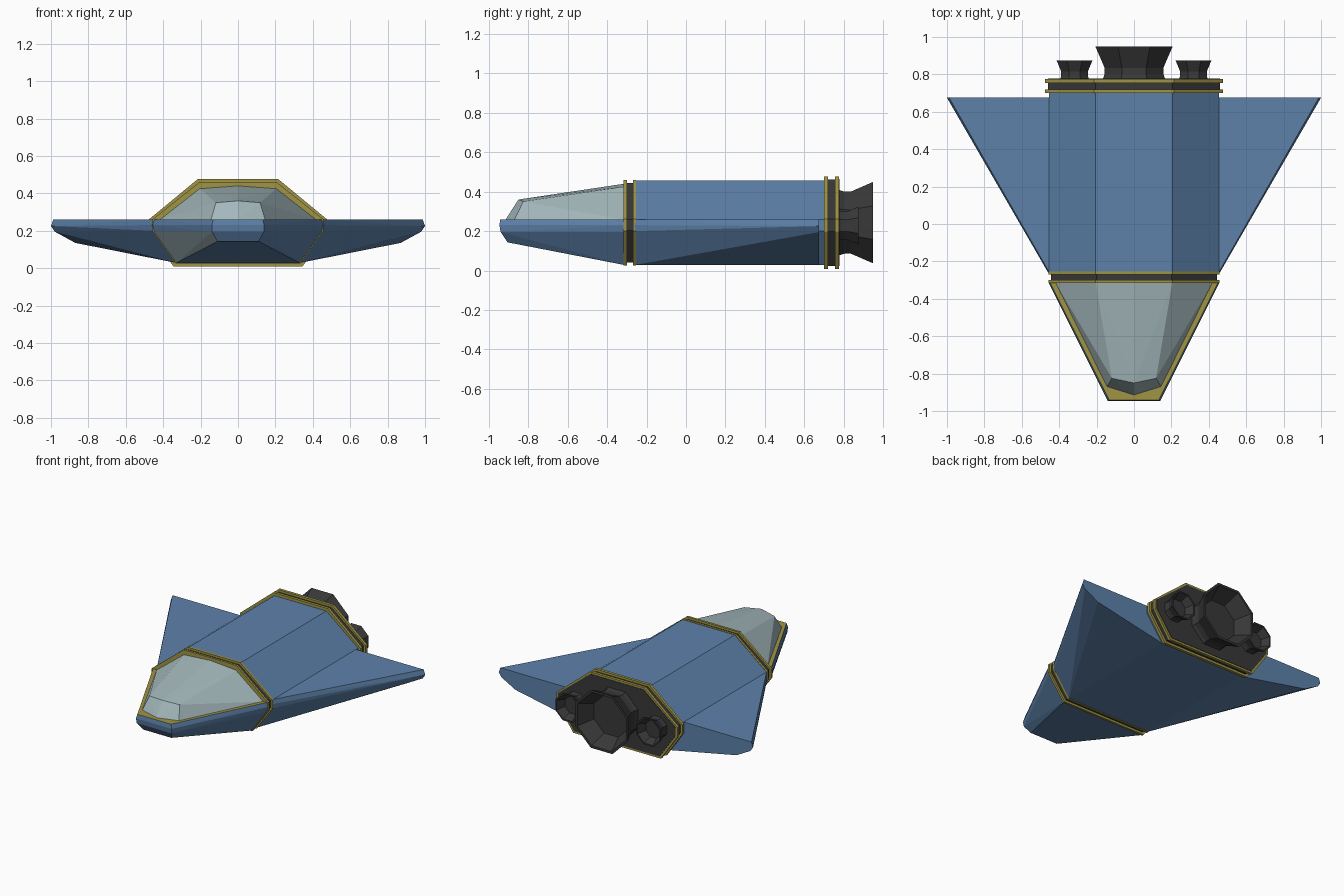
import bpy, bmesh, math

if "Cube" in bpy.data.objects:
    bpy.data.objects.remove(bpy.data.objects["Cube"])

def material(name, rgb):
    m = bpy.data.materials.new(name)
    m.diffuse_color = (*rgb, 1)
    m.use_nodes = True
    m.node_tree.nodes["Principled BSDF"].inputs["Base Color"].default_value = m.diffuse_color
    return m

BLUE = material("hull blue", (0.11, 0.22, 0.40))
GOLD = material("trim gold", (0.35, 0.30, 0.06))
DARK = material("dark metal", (0.04, 0.04, 0.04))
GLASS = material("pale glass", (0.37, 0.48, 0.50))

def finish(name, bm, *mats):
    bmesh.ops.recalc_face_normals(bm, faces=bm.faces[:])
    me = bpy.data.meshes.new(name)
    bm.to_mesh(me)
    bm.free()
    for m in mats:
        me.materials.append(m)
    ob = bpy.data.objects.new(name, me)
    bpy.context.collection.objects.link(ob)
    return ob

def hull(name, pts, *mats, rule=None):
    """Convex solid around the points, coplanar triangles merged."""
    bm = bmesh.new()
    for p in pts:
        bm.verts.new(p)
    bmesh.ops.convex_hull(bm, input=bm.verts[:])
    loose = [v for v in bm.verts if not v.link_faces]
    bmesh.ops.delete(bm, geom=loose, context='VERTS')
    bmesh.ops.dissolve_limit(bm, angle_limit=0.01, verts=bm.verts[:], edges=bm.edges[:])
    bmesh.ops.recalc_face_normals(bm, faces=bm.faces[:])
    if rule:
        for f in bm.faces:
            f.material_index = rule(f.normal)
    return finish(name, bm, *mats)

def both(pts):
    return pts + [(-x, y, z) for x, y, z in pts if x]

# Fuselage cross-section (right half), grown by d around its middle
HALF = [(0.205, 0.457), (0.455, 0.26), (0.455, 0.20), (0.33, 0.028)]

def slab(name, y0, y1, d, mat):
    mid = 0.2425
    pts = [(x * (1 + d / 0.455), y, mid + (z - mid) * (1 + d / 0.2145))
           for x, z in HALF for y in (y0, y1)]
    return hull(name, both(pts), mat)

slab("fuselage", -0.26, 0.71, 0, BLUE)

# Front collar: two gold bands around a dark groove
slab("front_groove", -0.312, -0.255, -0.012, DARK)
slab("front_band_fore", -0.316, -0.300, 0.003, GOLD)
slab("front_band_aft", -0.270, -0.254, 0.003, GOLD)

# Rear collar and engine plate
slab("rear_band_fore", 0.700, 0.720, 0.020, GOLD)
slab("rear_groove", 0.715, 0.760, 0.004, DARK)
slab("rear_band_aft", 0.755, 0.775, 0.020, GOLD)
slab("engine_plate", 0.760, 0.778, 0.006, DARK)

# Delta wing (mirrored)
wing_front = [(0.40, 0.26), (0.33, 0.028), (0.455, 0.20), (0.459, 0.23), (0.452, 0.26)]
wing_rear = [(0.40, 0.26), (0.33, 0.028), (0.87, 0.135), (0.98, 0.195),
             (1.0, 0.225), (0.988, 0.26)]
wing = hull("wings", [(x, -0.26, z) for x, z in wing_front]
            + [(x, 0.675, z) for x, z in wing_rear], BLUE)
wing.modifiers.new("mirror", 'MIRROR')

# Nose: gold deck on top, one pale panel low on the left cheek
def nose_rule(n):
    if n.z > 0.9:
        return 1
    return 2 if n.x < -0.2 and n.z < -0.3 else 0

hull("nose", both([(0.450, -0.312, 0.26), (0.458, -0.312, 0.23), (0.450, -0.312, 0.195),
                   (0.33, -0.312, 0.028), (0.132, -0.942, 0.26), (0.140, -0.946, 0.23),
                   (0.138, -0.940, 0.195), (0.11, -0.905, 0.143)]),
     BLUE, GOLD, GLASS, rule=nose_rule)

# Faceted canopy
hull("canopy", both([(0.42, -0.314, 0.258), (0.205, -0.314, 0.425), (0, -0.314, 0.440),
                     (0.118, -0.825, 0.350), (0, -0.850, 0.360),
                     (0.145, -0.870, 0.258), (0, -0.915, 0.258)]), GLASS)

# Eight-sided engine bells, revolved from (y, radius) profiles
def bell(name, cx, cz, profile):
    bm = bmesh.new()
    k = 1 / math.cos(math.pi / 8)
    rings = []
    for y, r in profile:
        rings.append([bm.verts.new((cx + r * k * math.cos(a), y, cz + r * k * math.sin(a)))
                      for a in [math.pi / 8 + i * math.pi / 4 for i in range(8)]])
    for a, b in zip(rings, rings[1:]):
        for i in range(8):
            j = (i + 1) % 8
            bm.faces.new((a[i], a[j], b[j], b[i]))
    bm.faces.new(rings[0])
    bm.faces.new(rings[-1])
    finish(name, bm, DARK)

bell("main_engine", 0, 0.243, [(0.77, 0.168), (0.80, 0.158), (0.835, 0.157), (0.948, 0.206),
                               (0.948, 0.190), (0.84, 0.135)])
for side, label in ((-1, "left"), (1, "right")):
    bell(label + "_engine", side * 0.318, 0.228,
         [(0.77, 0.078), (0.79, 0.072), (0.815, 0.071), (0.875, 0.096),
          (0.875, 0.086), (0.82, 0.060)])
